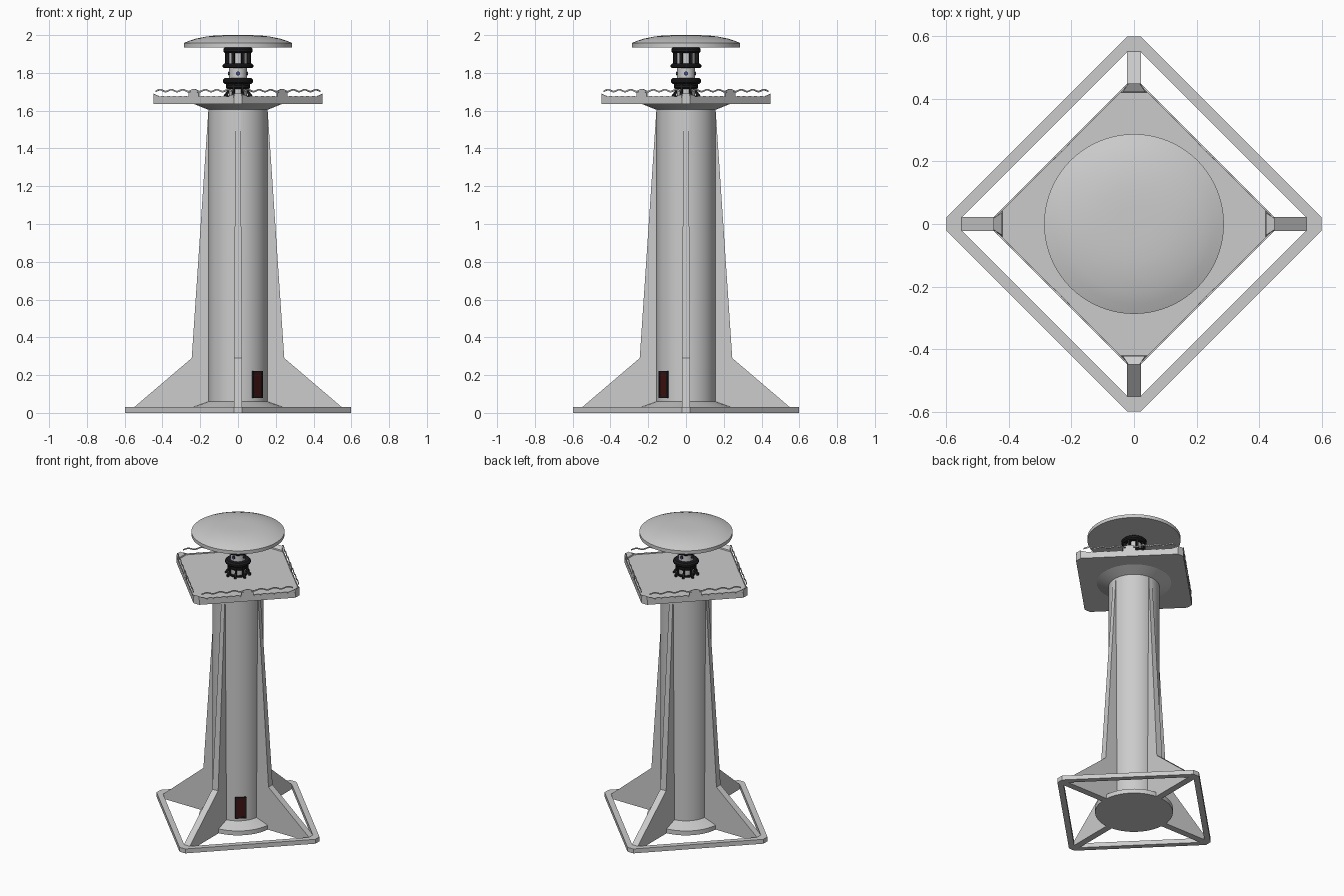
import bpy, bmesh
from math import sin, cos, pi, radians
from mathutils import Matrix, Vector

if "Cube" in bpy.data.objects:
    bpy.data.objects.remove(bpy.data.objects["Cube"])


def material(name, rgb):
    m = bpy.data.materials.new(name)
    m.diffuse_color = (*rgb, 1)
    m.use_nodes = True
    m.node_tree.nodes["Principled BSDF"].inputs["Base Color"].default_value = m.diffuse_color
    return m


BLACK = material("black_metal", (0.012, 0.012, 0.014))
RED = material("dark_red", (0.05, 0.006, 0.006))
BLUE = material("blue_glass", (0.05, 0.07, 0.3))


def finish(name, bm, mat=None, smooth=False, rot=0.0):
    bmesh.ops.remove_doubles(bm, verts=bm.verts, dist=1e-5)
    bmesh.ops.recalc_face_normals(bm, faces=bm.faces)
    bm.transform(Matrix.Rotation(rot, 4, 'Z'))
    me = bpy.data.meshes.new(name)
    bm.to_mesh(me)
    bm.free()
    ob = bpy.data.objects.new(name, me)
    bpy.context.collection.objects.link(ob)
    if mat:
        me.materials.append(mat)
    if smooth:
        bpy.ops.object.select_all(action='DESELECT')
        ob.select_set(True)
        bpy.context.view_layer.objects.active = ob
        bpy.ops.object.shade_smooth_by_angle(angle=radians(25))
    return ob


def lathe(name, profile, mat=None, seg=64):
    """Revolve (radius, z) points about the z axis."""
    bm = bmesh.new()
    vs = [bm.verts.new((r, 0, z)) for r, z in profile]
    es = [bm.edges.new(p) for p in zip(vs, vs[1:])]
    bmesh.ops.spin(bm, geom=vs + es, cent=(0, 0, 0), axis=(0, 0, 1),
                   angle=2 * pi, steps=seg, use_merge=True)
    return finish(name, bm, mat, True)


def loft(name, lower, upper, rot=0.0, mat=None):
    """Closed solid between two matching 3D loops."""
    bm = bmesh.new()
    a = [bm.verts.new(p) for p in lower]
    b = [bm.verts.new(p) for p in upper]
    bm.faces.new(a)
    bm.faces.new(b)
    for i in range(len(a)):
        j = (i + 1) % len(a)
        bm.faces.new((a[i], a[j], b[j], b[i]))
    return finish(name, bm, mat, rot=rot)


def prism(name, pts, z0, z1, rot=0.0, mat=None):
    return loft(name, [(x, y, z0) for x, y in pts], [(x, y, z1) for x, y in pts], rot, mat)


def box(name, x0, x1, y0, y1, z0, z1, rot=0.0, mat=None):
    return prism(name, [(x0, y0), (x1, y0), (x1, y1), (x0, y1)], z0, z1, rot, mat)


def ribbon(name, s0, s1, low, high, x, thick, rot, n=60):
    """Thin upright strip at distance x with wavy lower and upper edges."""
    ss = [s0 + (s1 - s0) * i / n for i in range(n + 1)]
    bm = bmesh.new()
    rows = [[bm.verts.new((x - d, s, f(s))) for d, f in
             ((0, low), (0, high), (thick, high), (thick, low))] for s in ss]
    for p, q in zip(rows, rows[1:]):
        for i in range(4):
            j = (i + 1) % 4
            bm.faces.new((p[i], p[j], q[j], q[i]))
    bm.faces.new(rows[0])
    bm.faces.new(rows[-1])
    finish(name, bm, rot=rot)


# tower: foot disc, sloped skirt, shaft and flare under the deck
lathe("tower_shaft", [(0, 0), (0.24, 0), (0.24, 0.03), (0.157, 0.06),
                      (0.157, 1.605), (0.235, 1.636), (0, 1.636)])

# four base bars and four tapering fins
fin = [(0.1, 0, .022), (0.59, 0, .022), (0.59, 0.03, .022), (0.55, 0.03, .022),
       (0.245, 0.29, .022), (0.157, 1.6, .013), (0.1, 1.6, .013)]
for k in range(4):
    a = k * pi / 2
    prism(f"base_bar_{k}", [(.598, 0), (.598, .022), (.022, .598), (0, .598), (0, .57), (.57, 0)],
          0, 0.03, a)
    loft(f"fin_{k}", [(r, -h, z) for r, z, h in fin], [(r, h, z) for r, z, h in fin], a)

# deck slab: square turned 45 degrees with clipped corners
deck = []
for k in range(4):
    for s in (-1, 1):
        deck.append(Matrix.Rotation(k * pi / 2, 2) @ Vector((0.448, s * 0.022)))
prism("deck_slab", deck, 1.634, 1.668)

# deck edging: corner posts, middle posts, low scalloped curb and wavy rail
D = 0.332
HALF = 0.30


def curb_top(s):
    d = HALF - abs(s)
    return 1.674 + 0.004 * sin(s * 2 * pi / 0.085) ** 2 + 0.014 * max(0, 1 - d / 0.05) ** 2


def wave(s):
    return 1.706 + 0.005 * cos(s * 2 * pi / 0.085)


for k in range(4):
    a = k * pi / 2
    prism_pts = [(.448, -.022), (.448, .022), (.418, .052), (.418, -.052)]
    loft(f"corner_post_{k}", [(x, y, 1.66) for x, y in prism_pts],
         [(.448, -.018, 1.692), (.448, .018, 1.692), (.422, .035, 1.676), (.422, -.035, 1.676)], a)
    b = a + pi / 4
    box(f"middle_post_{k}", D - 0.006, D, -0.038, 0.038, 1.66, 1.695, b)
    box(f"middle_post_cap_{k}", D - 0.006, D, -0.025, 0.025, 1.695, 1.71, b)
    ribbon(f"curb_{k}", -HALF, HALF, lambda s: 1.66, curb_top, D, 0.004, b)
    ribbon(f"wavy_rail_{k}", -0.285, 0.285, lambda s: wave(s) - 0.004,
           lambda s: wave(s) + 0.004, D, 0.005, b)

# lantern core and black rings
lathe("lantern_core", [(0, 1.66), (0.047, 1.66), (0.047, 1.935), (0, 1.935)], seg=32)


def ring(name, z0, z1, r, ri=0.04):
    c = (z1 - z0) * 0.3
    lathe(name, [(ri, z0), (r - c, z0), (r, z0 + c), (r, z1 - c), (r - c, z1), (ri, z1), (ri, z0)],
          BLACK, 32)


ring("lower_foot_ring", 1.668, 1.68, 0.06)
ring("lower_ring", 1.742, 1.772, 0.079)
ring("neck_ring", 1.715, 1.742, 0.062)
ring("middle_ring", 1.825, 1.85, 0.081)
ring("upper_ring", 1.905, 1.935, 0.078)

# lantern bars, curved feet and round ports
for k in range(8):
    a = k * pi / 4 + pi / 8
    box(f"lantern_bar_{k}", 0.055, 0.071, -0.007, 0.007, 1.84, 1.915, a, BLACK)
    foot = [(0.052, 1.745), (0.066, 1.745), (0.064, 1.70), (0.08, 1.68), (0.08, 1.666),
            (0.068, 1.668), (0.054, 1.695)]
    loft(f"lantern_foot_{k}", [(x, -.006, z) for x, z in foot],
         [(x, .006, z) for x, z in foot], a, BLACK)
for k in range(4):
    for name, r, x1, mat in (("port_rim", 0.011, 0.051, BLACK), ("port_glass", 0.008, 0.053, BLUE)):
        c = [(r * cos(t * pi / 8), 1.797 + r * sin(t * pi / 8)) for t in range(16)]
        loft(f"{name}_{k}", [(0.044, y, z) for y, z in c], [(x1, y, z) for y, z in c],
             k * pi / 2, mat)

# domed roof
lathe("roof_dome", [(0, 1.935), (0.287, 1.935), (0.287, 1.958), (0.255, 1.971), (0.22, 1.982),
                    (0.17, 1.992), (0.12, 1.998), (0.06, 2.0), (0, 2.0)], seg=80)

# door in a black frame at the front right
door_angle = radians(-49)
box("door_panel", 0.14, 0.161, -0.026, 0.026, 0.085, 0.215, door_angle, RED)
for s in (-1, 1):
    box(f"door_jamb_{s}", 0.14, 0.164, s * 0.030 - 0.004, s * 0.030 + 0.004, 0.078, 0.222,
        door_angle, BLACK)
    box(f"door_rail_{s}", 0.14, 0.164, -0.027, 0.027, 0.15 + s * 0.068 - 0.004,
        0.15 + s * 0.068 + 0.004, door_angle, BLACK)
